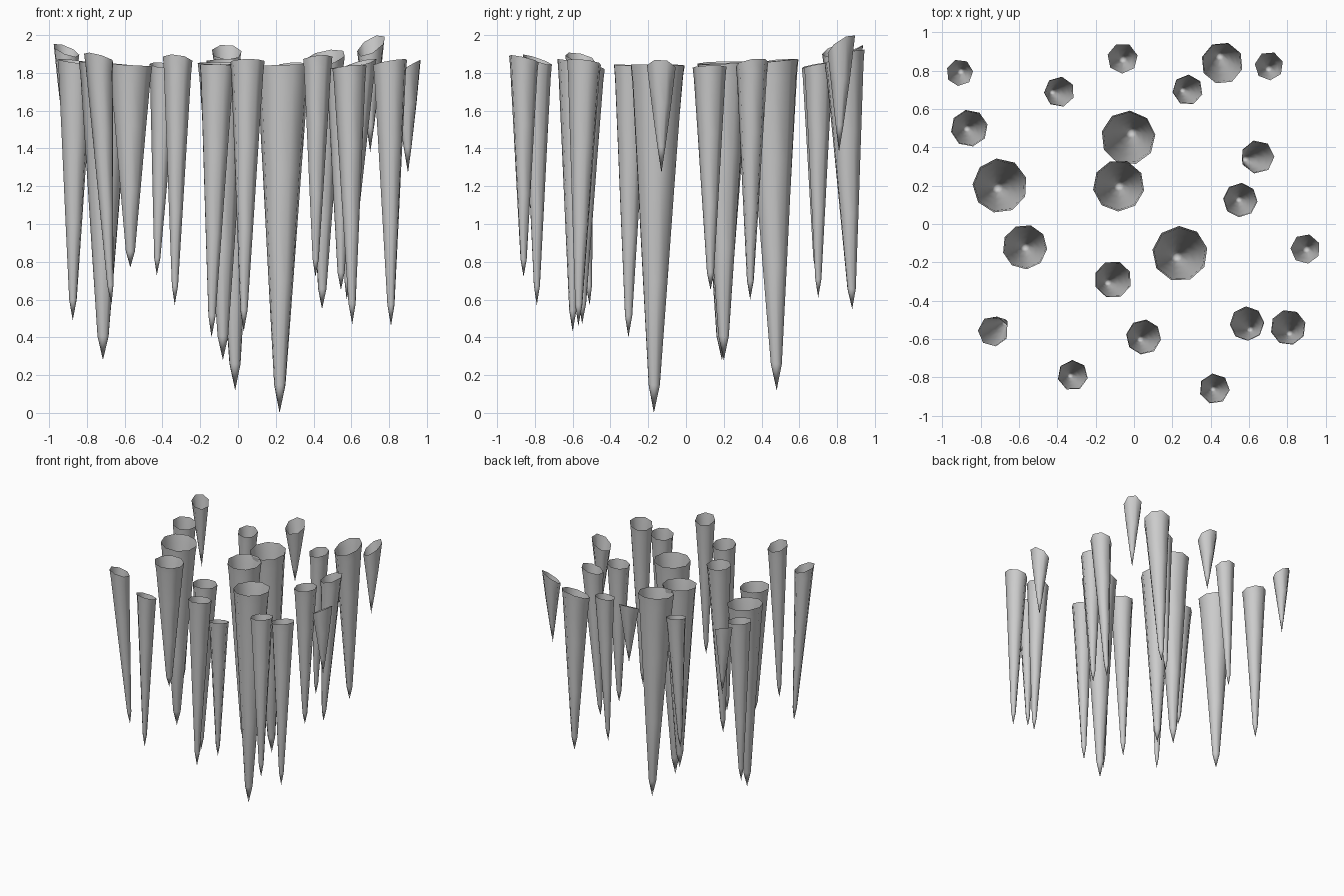
import bpy, bmesh
from math import cos, sin, pi, hypot

# Shared taper: (fraction of length from rim, fraction of rim radius)
LONG = [(0, 1), (0.05, 0.93), (0.3, 0.72), (0.62, 0.46), (0.92, 0.21)]
SHORT = [(0, 1), (0.35, 0.68), (0.75, 0.28)]


def spike(name, rim, radius, tip, slope, sides, profile, phase=0.3):
    """Open-topped tapering spike; the rim rises away from the model centre."""
    bm = bmesh.new()
    cx, cy, cz = rim
    d = hypot(cx, cy)
    rings = []
    for t, f in profile:
        ring = []
        for i in range(sides):
            a = phase + 2 * pi * i / sides
            dx, dy = radius * f * cos(a), radius * f * sin(a)
            tilt = slope * (dx * cx + dy * cy) / d * (1 - t) ** 2
            ring.append(bm.verts.new((cx + (tip[0] - cx) * t + dx,
                                      cy + (tip[1] - cy) * t + dy,
                                      cz + (tip[2] - cz) * t + tilt)))
        rings.append(ring)
    end = bm.verts.new(tip)
    for i in range(sides):
        j = (i + 1) % sides
        for up, lo in zip(rings, rings[1:]):
            bm.faces.new((up[i], lo[i], lo[j], up[j]))
        bm.faces.new((rings[-1][i], end, rings[-1][j]))
    for f in bm.faces:
        f.smooth = True
    mesh = bpy.data.meshes.new(name)
    bm.to_mesh(mesh)
    bm.free()
    bpy.context.collection.objects.link(bpy.data.objects.new(name, mesh))


# Large stalactites: rim centre, radius, tip, rim slope
large = [
    ((-0.70, 0.20, 1.85), 0.143, (-0.715, 0.19, 0.28), 0.08),
    ((-0.57, -0.12, 1.84), 0.117, (-0.57, -0.12, 0.77), 0.05),
    ((0.24, -0.155, 1.84), 0.145, (0.22, -0.17, 0.0), 0.03),
    ((-0.08, 0.20, 1.85), 0.135, (-0.08, 0.20, 0.28), 0.05),
    ((-0.03, 0.45, 1.86), 0.142, (-0.015, 0.48, 0.12), 0.1),
]
for k, (rim, r, tip, s) in enumerate(large):
    spike(f"large_stalactite_{k + 1}", rim, r, tip, s, 9, LONG, 0.3 + k)

# Medium stalactites
medium = [
    ((-0.86, 0.50, 1.86), 0.097, (-0.875, 0.50, 0.49), 0.15),
    ((-0.11, -0.29, 1.84), 0.098, (-0.14, -0.305, 0.40), 0.05),
    ((0.05, -0.59, 1.86), 0.092, (0.03, -0.60, 0.43), 0.15),
    ((0.59, -0.52, 1.83), 0.09, (0.605, -0.55, 0.47), 0.15),
    ((0.805, -0.54, 1.855), 0.093, (0.81, -0.57, 0.46), 0.2),
    ((0.46, 0.84, 1.88), 0.11, (0.445, 0.88, 0.55), 0.4),
    ((0.555, 0.125, 1.83), 0.09, (0.545, 0.13, 0.65), 0.1),
]
for k, (rim, r, tip, s) in enumerate(medium):
    spike(f"medium_stalactite_{k + 1}", rim, r, tip, s, 8, LONG, 0.2 + k)

# Small stalactites
small = [
    ((-0.735, -0.56, 1.88), 0.08, (-0.67, -0.51, 0.57), 0.35),
    ((-0.39, 0.69, 1.84), 0.08, (-0.43, 0.69, 0.73), 0.2),
    ((0.28, 0.70, 1.84), 0.08, (0.25, 0.70, 0.61), 0.2),
    ((-0.32, -0.79, 1.87), 0.08, (-0.335, -0.79, 0.57), 0.35),
    ((0.42, -0.86, 1.875), 0.08, (0.41, -0.86, 0.72), 0.25),
    ((0.645, 0.35, 1.85), 0.088, (0.575, 0.34, 0.60), 0.3),
]
for k, (rim, r, tip, s) in enumerate(small):
    spike(f"small_stalactite_{k + 1}", rim, r, tip, s, 7, LONG, 0.4 + k)

# Short cones around the edge
short = [
    ((-0.91, 0.79, 1.92), 0.07, (-0.905, 0.80, 1.36), 0.5),
    ((-0.06, 0.865, 1.91), 0.08, (-0.06, 0.86, 1.43), 0.5),
    ((0.705, 0.825, 1.945), 0.075, (0.70, 0.81, 1.38), 0.75),
    ((0.895, -0.13, 1.825), 0.078, (0.90, -0.13, 1.27), 0.6),
]
for k, (rim, r, tip, s) in enumerate(short):
    spike(f"short_stalactite_{k + 1}", rim, r, tip, s, 7, SHORT, 0.1 + k)
